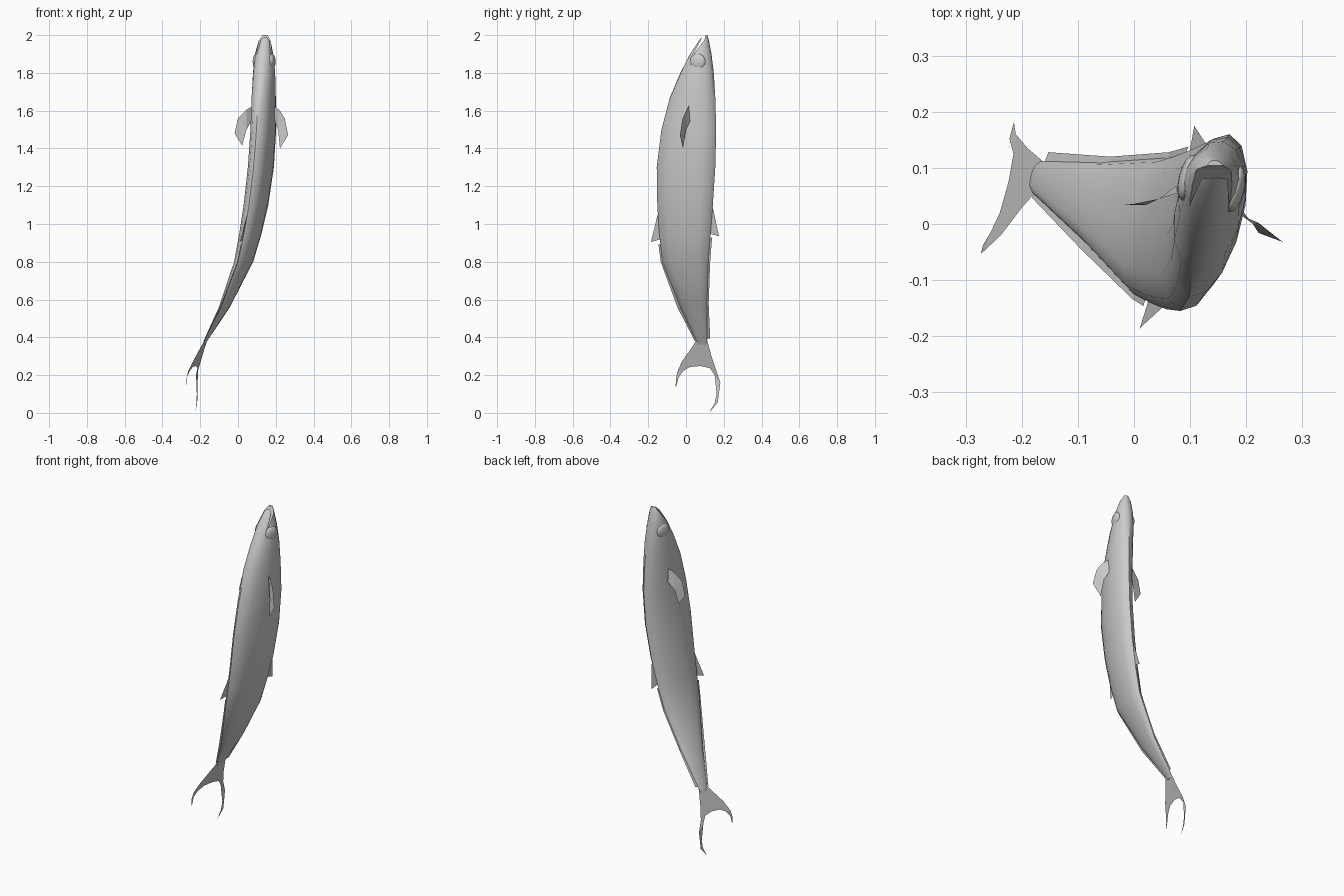
import bpy
from math import sin, cos, pi, radians

if "Cube" in bpy.data.objects:
    bpy.data.objects.remove(bpy.data.objects["Cube"])

TILT = radians(14)
SLOPE = sin(TILT) / cos(TILT)
SIDE = (cos(TILT), -sin(TILT))

# body stations: z, centre x, belly y, back y, half width
BODY = [
    (2.00, .145, .092, .113, .014),
    (1.97, .141, .068, .121, .032),
    (1.90, .138, .022, .135, .048),
    (1.80, .138, -.030, .147, .057),
    (1.67, .136, -.085, .155, .060),
    (1.50, .134, -.130, .160, .060),
    (1.30, .121, -.155, .155, .059),
    (1.10, .095, -.152, .142, .056),
    (0.95, .066, -.142, .130, .050),
    (0.80, .030, -.125, .118, .042),
    (0.56, -.072, -.030, .110, .024),
    (0.38, -.173, .055, .112, .007),
    (0.36, -.180, .065, .105, .004),
]
TAIL_SPINE = [(.20, -.240, 0, .16), (0, -.237, 0, .16)]


def mid(y, z):
    """Point on the curved, tilted middle sheet of the fish."""
    st = [s[:4] for s in BODY] + TAIL_SPINE
    for a, b in zip(st, st[1:]):
        if z >= b[0]:
            break
    t = max(0, min(1, (a[0] - z) / (a[0] - b[0])))
    cx, y0, y1 = (a[i] + (b[i] - a[i]) * t for i in (1, 2, 3))
    return (cx + SLOPE * (y - (y0 + y1) / 2), y, z)


def mesh(name, verts, faces, smooth=False):
    me = bpy.data.meshes.new(name)
    me.from_pydata(verts, [], faces)
    ob = bpy.data.objects.new(name, me)
    bpy.context.collection.objects.link(ob)
    bpy.ops.object.select_all(action='DESELECT')
    ob.select_set(True)
    bpy.context.view_layer.objects.active = ob
    if smooth:
        bpy.ops.object.shade_smooth_by_angle(angle=radians(45))
    return ob


def ribbon(name, pairs):
    """Strip of quads between two edges on the middle sheet, given as (y, z) pairs."""
    verts = [mid(*p) for pair in pairs for p in pair]
    faces = [(2*i, 2*i+1, 2*i+3, 2*i+2) for i in range(len(pairs) - 1)]
    return mesh(name, verts, faces)


# mouth wedge cutter
wedge = [(.112, 2.03), (.090, 2.03), (.080, 1.975), (.028, 1.880), (.060, 1.925), (.098, 1.975)]
n = len(wedge)
cutter = mesh("mouth_cutter",
              [(x, y, z) for x in (-.1, .4) for y, z in wedge],
              [tuple(range(n))[::-1], tuple(range(n, 2*n))] +
              [(i, (i+1) % n, n + (i+1) % n, n + i) for i in range(n)])
bpy.ops.object.mode_set(mode='EDIT')
bpy.ops.mesh.select_all(action='SELECT')
bpy.ops.mesh.normals_make_consistent(inside=False)
bpy.ops.object.mode_set(mode='OBJECT')
cutter.hide_render = True

# lofted body
N = 14
verts, faces = [], []
for z, cx, y0, y1, w in BODY:
    h, cy = (y1 - y0) / 2, (y0 + y1) / 2
    for k in range(N):
        a = 2 * pi * k / N
        u, v = h * cos(a), w * sin(a)
        verts.append((cx + u * SLOPE + v * SIDE[0], cy + u + v * SIDE[1], z))
R = len(BODY)
for r in range(R - 1):
    for k in range(N):
        m = (k + 1) % N
        faces.append((r*N + k, r*N + m, (r+1)*N + m, (r+1)*N + k))
faces += [tuple(range(N))[::-1], tuple(range((R-1)*N, R*N))]
body = mesh("body", verts, faces)
bpy.ops.object.mode_set(mode='EDIT')
bpy.ops.mesh.select_all(action='SELECT')
bpy.ops.mesh.normals_make_consistent(inside=False)
bpy.ops.object.mode_set(mode='OBJECT')
cut = body.modifiers.new("mouth", 'BOOLEAN')
cut.operation, cut.object, cut.solver = 'DIFFERENCE', cutter, 'EXACT'
bpy.ops.object.modifier_apply(modifier="mouth")
bpy.data.objects.remove(cutter)
bpy.ops.object.shade_smooth_by_angle(angle=radians(45))

# forked tail fin: outer edge paired with inner edge
ribbon("tail_fin_front_lobe", [
    ((.055, .385), (.085, .37)), ((.03, .345), (.075, .248)), ((-.02, .275), (.02, .243)),
    ((-.045, .22), (-.015, .222)), ((-.053, .18), (-.038, .19)), ((-.055, .14), (-.050, .145))])
ribbon("tail_fin_back_lobe", [
    ((.112, .385), (.085, .37)), ((.135, .30), (.075, .248)), ((.16, .225), (.125, .238)),
    ((.182, .16), (.152, .20)), ((.168, .055), (.162, .10)), ((.125, .003), (.152, .055))])

# long low fins and small pointed fins, along back and belly
ribbon("back_long_fin", [((.12, .92), (.138, .93)), ((.105, .80), (.128, .80)),
                         ((.10, .58), (.120, .58)), ((.105, .39), (.128, .395))])
ribbon("belly_long_fin", [((-.125, .90), (-.146, .89)), ((-.11, .80), (-.134, .80)),
                          ((-.02, .56), (-.046, .56)), ((.06, .39), (.047, .38))])
ribbon("back_small_fin", [((.125, 1.08), (.141, 1.09)), ((.12, .95), (.175, .935))])
ribbon("belly_small_fin", [((-.13, 1.03), (-.150, 1.05)), ((-.13, .92), (-.186, .905))])

# pectoral fins
mesh("right_pectoral_fin",
     [(.192, .015, 1.625), (.222, .002, 1.60), (.247, -.018, 1.56), (.265, -.032, 1.47),
      (.222, -.016, 1.40), (.212, .0, 1.50), (.192, .025, 1.55)],
     [(0, 1, 5, 6), (1, 2, 5), (2, 3, 4, 5)])
mesh("left_pectoral_fin",
     [(.078, .055, 1.625), (.045, .045, 1.605), (.0, .036, 1.56), (-.018, .034, 1.48),
      (.022, .034, 1.415), (.045, .045, 1.50), (.075, .068, 1.55)],
     [(0, 1, 5, 6), (1, 2, 5), (2, 3, 4, 5)])

# eyes
for name, s in (("right_eye", 1), ("left_eye", -1)):
    x, y, z = mid(.072, 1.86)
    bpy.ops.mesh.primitive_uv_sphere_add(
        segments=16, ring_count=8, radius=.042,
        location=(x + s * .043 * SIDE[0], y + s * .043 * SIDE[1], z),
        rotation=(0, 0, -TILT))
    eye = bpy.context.object
    eye.name = name
    eye.scale = (.4, 1, 1)
    bpy.ops.object.shade_smooth()
